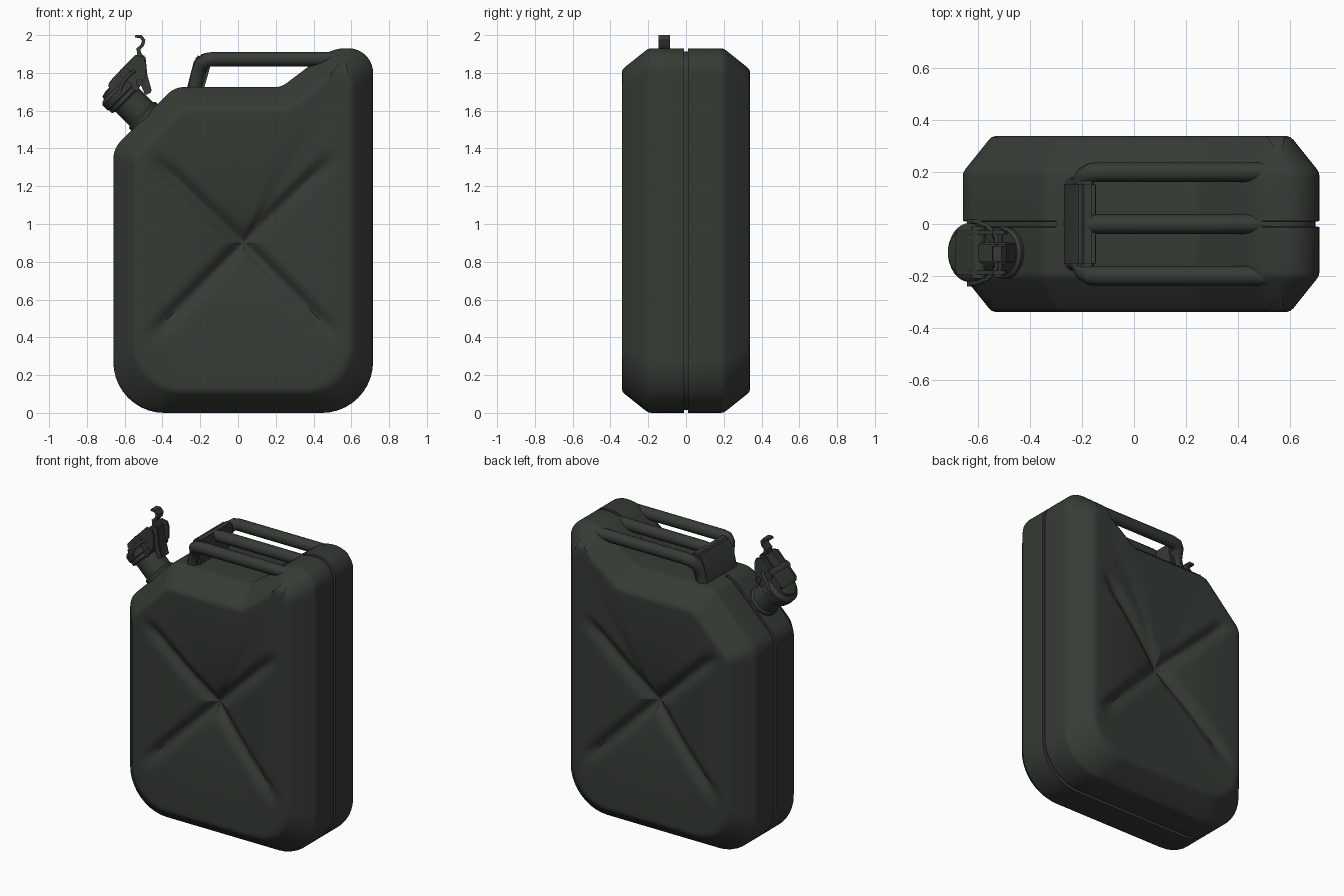
import bpy, bmesh, math
from mathutils import Vector, Matrix

if "Cube" in bpy.data.objects:
    bpy.data.objects.remove(bpy.data.objects["Cube"])

paint = bpy.data.materials.new("dark_olive_paint")
paint.diffuse_color = (0.036, 0.044, 0.035, 1)
paint.use_nodes = True
paint.node_tree.nodes["Principled BSDF"].inputs["Base Color"].default_value = paint.diffuse_color


def finish(name, mesh, angle=35):
    """Link a mesh as a smooth-by-angle object with the paint on it."""
    mesh.materials.clear()
    mesh.materials.append(paint)
    mesh.shade_smooth()
    mesh.set_sharp_from_angle(angle=math.radians(angle))
    ob = bpy.data.objects.new(name, mesh)
    bpy.context.collection.objects.link(ob)
    return ob


def from_bm(name, bm, angle=35):
    bmesh.ops.recalc_face_normals(bm, faces=bm.faces)
    mesh = bpy.data.meshes.new(name)
    bm.to_mesh(mesh)
    bm.free()
    return finish(name, mesh, angle)


def tube(name, path, r, closed=False):
    cu = bpy.data.curves.new(name, 'CURVE')
    cu.dimensions = '3D'
    cu.bevel_depth, cu.bevel_resolution, cu.use_fill_caps = r, 4, True
    sp = cu.splines.new('POLY')
    sp.points.add(len(path) - 1)
    for p, co in zip(sp.points, path):
        p.co = (*co, 1)
    sp.use_cyclic_u = closed
    tmp = bpy.data.objects.new(name + "_path", cu)
    bpy.context.collection.objects.link(tmp)
    bpy.context.view_layer.update()
    mesh = bpy.data.meshes.new_from_object(
        tmp.evaluated_get(bpy.context.evaluated_depsgraph_get()))
    bpy.data.objects.remove(tmp)
    return finish(name, mesh, 50)


def prism(name, pts, y0, y1, bevel=0.0):
    """Extrude an x-z outline from y0 to y1."""
    bm = bmesh.new()
    f = bm.faces.new([bm.verts.new((x, y0, z)) for x, z in pts])
    new = bmesh.ops.extrude_face_region(bm, geom=[f])['geom']
    bmesh.ops.translate(bm, vec=(0, y1 - y0, 0),
                        verts=[v for v in new if isinstance(v, bmesh.types.BMVert)])
    if bevel:
        bmesh.ops.bevel(bm, geom=bm.edges[:], offset=bevel, segments=2, affect='EDGES')
    return from_bm(name, bm)


def turned(name, profile, matrix, n=32):
    """Lathe (radius, height) points about local z."""
    bm = bmesh.new()
    rings = [[bm.verts.new(matrix @ Vector((r * math.cos(a), r * math.sin(a), h)))
              for a in (2 * math.pi * i / n for i in range(n))] for r, h in profile]
    for a, b in zip(rings, rings[1:]):
        for i in range(n):
            bm.faces.new((a[i], a[(i + 1) % n], b[(i + 1) % n], b[i]))
    bm.faces.new(rings[0])
    bm.faces.new(rings[-1])
    return from_bm(name, bm)


# Can outline: x, z, outer corner radius, face corner radius
CORNERS = [(-.66, 0, .27, .25), (.715, 0, .27, .25), (.715, 1.93, .13, .09),
           (.5, 1.93, .2, .12), (.23, 1.725, .1, .1), (-.335, 1.725, .12, .08),
           (-.66, 1.4, .14, .1)]


def outline(inset, face=0.0):
    """Filleted outline offset inwards; always the same point count."""
    P = [Vector(c[:2]) for c in CORNERS]
    n, Q, arcs = len(P), [], []
    for i in range(n):
        a, b = (P[i] - P[i - 1]).normalized(), (P[(i + 1) % n] - P[i]).normalized()
        na, nb = Vector((-a.y, a.x)), Vector((-b.y, b.x))
        Q.append(P[i] + (na + nb) * inset / (1 + na.dot(nb)))
    for i in range(n):
        u, v = Q[i - 1] - Q[i], Q[(i + 1) % n] - Q[i]
        r = CORNERS[i][2] * (1 - face) + CORNERS[i][3] * face
        turn = math.pi - u.angle(v)
        t = r * math.tan(turn / 2)
        A, B = Q[i] + u.normalized() * t, Q[i] + v.normalized() * t
        c = Q[i] + (u.normalized() + v.normalized()).normalized() * r / math.cos(turn / 2)
        arc = []
        for k in range(11):
            w = k / 10
            arc.append(c + ((A - c) * math.sin((1 - w) * turn) +
                            (B - c) * math.sin(w * turn)) / math.sin(turn))
        arcs.append(arc)
    out = []
    for i in range(n):
        out += arcs[i]
        s, e = arcs[i][-1], arcs[(i + 1) % n][0]
        m = max(2, int((P[(i + 1) % n] - P[i]).length / .025))
        out += [s.lerp(e, k / m) for k in range(1, m)]
    return out


# Pressed cross: grooves run from the centre to four tips
CENTRE = Vector((.03, .9))
TIPS = [Vector(t) - CENTRE for t in ((-.47, 1.37), (.52, 1.37), (.54, .38), (-.48, .38))]


def press(p, f):
    g = 0
    for t in TIPS:
        d = p - CENTRE
        s = max(0, d.dot(t) / t.length_squared)
        taper = min(1, max(0, (1.05 - s) / .3))
        g = max(g, .034 * math.exp(-((d - t * s).length / .04) ** 2) * taper ** 2 * (3 - 2 * taper))
    return .075 * (1 - f) ** 2.2 + g * min(1, (1 - f) * 8)


# Can body: front half lofted from the seam to the face centre, then mirrored
bm = bmesh.new()
loft = [(.016, 0, 0), (.016, -.01, 0), (0, -.011, 0), (0, -.185, 0), (.003, -.2, .03),
        (.012, -.214, .1), (.1, -.324, .9), (.112, -.335, 1), (.13, -.34, 1)]
rings = [[bm.verts.new((p.x, y, p.y)) for p in outline(ins, fc)] for ins, y, fc in loft]
inner = outline(.13, 1)
for k in range(1, 36):
    f = 1 - k / 36
    row = []
    for p in inner:
        q = CENTRE + (p - CENTRE) * f
        row.append(bm.verts.new((q.x, -.34 + press(q, f), q.y)))
    rings.append(row)
for a, b in zip(rings, rings[1:]):
    for i in range(len(a)):
        j = (i + 1) % len(a)
        bm.faces.new((a[i], a[j], b[j], b[i]))
tip = bm.verts.new((CENTRE.x, -.34 + press(CENTRE, 0), CENTRE.y))
for i in range(len(inner)):
    bm.faces.new((rings[-1][i], rings[-1][(i + 1) % len(inner)], tip))
for face in bm.faces:
    face.normal_update()
if sum(f.normal.y * f.calc_area() for f in bm.faces) > 0:
    bmesh.ops.reverse_faces(bm, faces=bm.faces[:])
mesh = bpy.data.meshes.new("can_body")
bm.to_mesh(mesh)
bm.free()
body = finish("can_body", mesh, 40)
body.modifiers.new("other_half", 'MIRROR').use_axis = (False, True, False)

# Seam filler under the handles
prism("seam_bridge", [(-.3, 1.69), (.23, 1.69), (.47, 1.87), (.46, 1.898), (.23, 1.724), (-.3, 1.724)],
      -.02, .02)

# Three handle bars and the leg plate that joins them
for name, y, yi in (("front_handle_bar", -.2, -.145), ("middle_handle_bar", 0, 0),
                    ("rear_handle_bar", .2, .145)):
    tube(name, [(.52, y, 1.873), (-.13, y, 1.873), (-.165, y * .97 + yi * .03, 1.869),
                (-.19, y * .7 + yi * .3, 1.85), (-.21, yi, 1.8), (-.232, yi, 1.7)], .038)
prism("handle_leg", [(-.275, 1.7), (-.232, 1.87), (-.205, 1.9), (-.15, 1.9), (-.145, 1.84), (-.185, 1.7)],
      -.165, .165, .012)

# Tilted spout: local z points up and to the left
a = math.sqrt(.5)
S = Matrix(((a, 0, -a, -.495), (0, 1, 0, -.11), (a, 0, a, 1.565), (0, 0, 0, 1)))
turned("spout_neck", [(.1, -.05), (.1, .015), (.088, .025), (.088, .16)], S)
turned("spout_cap", [(.09, .13), (.107, .137), (.107, .16), (.113, .165), (.113, .2),
                     (.1, .215), (.085, .22), (.08, .235), (.05, .243)], S)

# Locking clamp: side plates, lid bridge, lever and hooked thumb tab
side = [(-.685, 1.745), (-.665, 1.77), (-.545, 1.895), (-.5, 1.885), (-.488, 1.85),
        (-.49, 1.78), (-.535, 1.70), (-.57, 1.72), (-.6, 1.76), (-.65, 1.715)]
for name, y in (("front_clamp_plate", -.195), ("rear_clamp_plate", -.04)):
    prism(name, side, y, y + .015)
prism("lid_bridge", [(-.69, 1.73), (-.675, 1.755), (-.605, 1.825), (-.585, 1.805), (-.665, 1.705)],
      -.195, -.025, .005)
prism("clamp_lever", [(-.61, 1.78), (-.62, 1.805), (-.53, 1.9), (-.49, 1.89), (-.48, 1.79),
                      (-.455, 1.7), (-.49, 1.68), (-.53, 1.77)], -.15, -.072, .006)
hook = [(-.505, 1.86), (-.535, 1.9), (-.537, 1.93), (-.515, 1.95), (-.508, 1.97), (-.52, 1.985), (-.547, 1.987)]
prism("thumb_tab", hook + [(-.543, 2.0), (-.51, 2.0), (-.49, 1.975), (-.497, 1.945),
                           (-.517, 1.925), (-.512, 1.905), (-.488, 1.87)], -.145, -.085)


def at(x, y, z):
    return S @ Vector((x, y, z))


# Pins across the clamp and the wire bail around the cap
for name, x, z, r, w in (("pivot_pin", .092, .24, .028, .1), ("hinge_pin", .11, .15, .018, .095),
                         ("bail_pin", 0, .19, .014, .13)):
    tube(name, [at(x, -w, z), at(x, w, z)], r)
tube("wire_bail", [at(0, -.12, .19), at(.06, -.118, .215), at(.12, -.1, .215), at(.15, -.06, .2),
                   at(.15, .06, .2), at(.12, .1, .215), at(.06, .118, .215), at(0, .12, .19)], .009)
